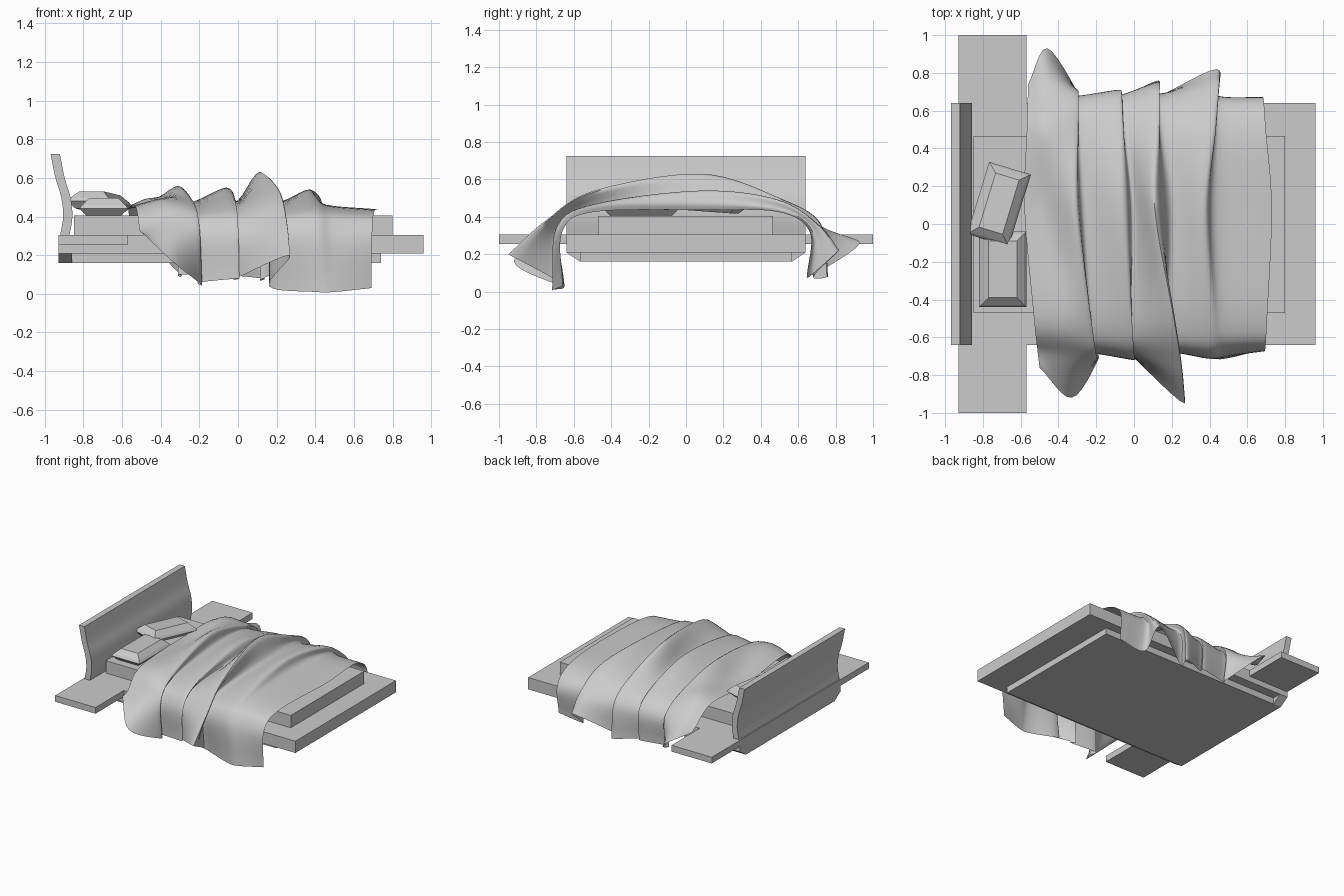
import bpy, bmesh, math
from mathutils import Vector, Matrix

cube = bpy.data.objects.get("Cube")
if cube:
    bpy.data.objects.remove(cube, do_unlink=True)


def finish(name, bm, smooth=None):
    bmesh.ops.recalc_face_normals(bm, faces=bm.faces)
    mesh = bpy.data.meshes.new(name)
    bm.to_mesh(mesh)
    bm.free()
    obj = bpy.data.objects.new(name, mesh)
    bpy.context.collection.objects.link(obj)
    if smooth:
        bpy.ops.object.select_all(action='DESELECT')
        obj.select_set(True)
        bpy.context.view_layer.objects.active = obj
        bpy.ops.object.shade_smooth_by_angle(angle=math.radians(smooth))
    return obj


def box(name, x, y, z, bevel=0):
    bm = bmesh.new()
    bmesh.ops.create_cube(bm, size=1)
    for v in bm.verts:
        v.co = [lo + (c + 0.5) * (hi - lo) for c, (lo, hi) in zip(v.co, (x, y, z))]
    if bevel:
        top = [e for e in bm.edges if all(v.co.z == z[1] for v in e.verts)]
        bmesh.ops.bevel(bm, geom=top, offset=bevel, segments=1, affect='EDGES')
    return finish(name, bm)


def extrude_profile(name, points, direction, smooth=None):
    bm = bmesh.new()
    face = bm.faces.new([bm.verts.new(p) for p in points])
    new = bmesh.ops.extrude_face_region(bm, geom=[face])["geom"]
    bm.faces.ensure_lookup_table()
    bmesh.ops.translate(bm, vec=direction,
                        verts=[g for g in new if isinstance(g, bmesh.types.BMVert)])
    return finish(name, bm, smooth)


def spline(points, steps):
    """Catmull-Rom curve through the points."""
    pts = [2 * points[0] - points[1]] + points + [2 * points[-1] - points[-2]]
    out = []
    for a, b, c, d in zip(pts, pts[1:], pts[2:], pts[3:]):
        for i in range(steps):
            t = i / steps
            out.append(b + 0.5 * t * ((c - a) + t * ((2 * a - 5 * b + 4 * c - d)
                                                   + t * (3 * (b - c) + d - a))))
    return out + [points[-1]]


# Bed frame, mattress and the long shelf that forms both bedside tables
box("bed_platform", (-0.93, 0.96), (-0.64, 0.64), (0.21, 0.305))
box("bed_base", (-0.93, 0.74), (-0.565, 0.565), (0.16, 0.21))
box("bedside_shelf", (-0.93, -0.57), (-1, 1), (0.255, 0.305))
box("mattress", (-0.85, 0.8), (-0.47, 0.465), (0.305, 0.405), bevel=0.01)

# Flared strip under the head end
extrude_profile("head_base_flare",
                [(-0.93, -0.64, 0.21), (-0.93, 0.64, 0.21),
                 (-0.93, 0.565, 0.16), (-0.93, -0.565, 0.16)], (0.07, 0, 0))

# Curved headboard
rear = [Vector(p) for p in [(-0.92, -0.64, 0.305), (-0.905, -0.64, 0.4),
                            (-0.915, -0.64, 0.5), (-0.945, -0.64, 0.6), (-0.97, -0.64, 0.725)]]
rear = spline(rear, 4)
front = [p + Vector((0.048, 0, 0)) for p in rear]
extrude_profile("headboard", rear + front[::-1], (0, 1.28, 0), smooth=30)


# Pillows: faceted cushions, widest in the middle
def pillow(name, centre, size, turn, tilt=0):
    bm = bmesh.new()
    rings = []
    for inset, z in ((0.035, -0.5), (0, -0.1), (0.012, 0.1), (0.05, 0.5)):
        hx, hy = size[0] / 2 - inset, size[1] / 2 - inset
        rings.append([bm.verts.new((sx * hx, sy * hy, z * size[2]))
                      for sx, sy in ((-1, -1), (1, -1), (1, 1), (-1, 1))])
    for low, high in zip(rings, rings[1:]):
        for i in range(4):
            j = (i + 1) % 4
            bm.faces.new((low[i], low[j], high[j], high[i]))
    bm.faces.new(rings[0])
    bm.faces.new(rings[-1])
    bm.transform(Matrix.Translation(centre) @ Matrix.Rotation(math.radians(turn), 4, 'Z')
                 @ Matrix.Rotation(math.radians(tilt), 4, 'X'))
    finish(name, bm)


pillow("front_pillow", (-0.695, -0.24, 0.45), (0.25, 0.4, 0.09), 0)
pillow("back_pillow", (-0.715, 0.105, 0.475), (0.23, 0.4, 0.09), -17, -4)

# Blanket folds, head to foot:
# x at back / middle / front, crest height, back hem (y, z), front hem (y, z)
folds = [
    (-0.56, -0.58, -0.5, 0.44, 0.74, 0.3, 0.76, 0.32),
    (-0.46, -0.46, -0.33, 0.46, 0.93, 0.26, 0.92, 0.16),
    (-0.3, -0.31, -0.19, 0.56, 0.7, 0.1, 0.72, 0.05),
    (-0.3, -0.26, -0.2, 0.47, 0.66, 0.1, 0.68, 0.06),
    (-0.08, -0.06, 0, 0.55, 0.7, 0.1, 0.72, 0.08),
    (-0.07, 0, -0.01, 0.48, 0.67, 0.1, 0.7, 0.08),
    (0.13, 0.11, 0.27, 0.63, 0.76, 0.08, 0.95, 0.2),
    (0.13, 0.2, 0.16, 0.48, 0.68, 0.08, 0.66, 0.04),
    (0.44, 0.37, 0.4, 0.54, 0.82, 0.22, 0.71, 0.01),
    (0.45, 0.44, 0.5, 0.46, 0.66, 0.08, 0.71, 0.01),
    (0.68, 0.73, 0.69, 0.435, 0.65, 0.1, 0.66, 0.03),
]


def half_drape(sign, x_mid, x_hem, crest, hem_y, hem_z):
    """Points from the hem up to the mattress edge on one side."""
    flare = min(max((hem_y - 0.66) / 0.26, 0), 1)
    swell = 0.5 * flare + 0.5 * (crest - 0.43) / 0.2
    mix = lambda t: x_mid + (x_hem - x_mid) * t
    return [Vector((x_hem, sign * hem_y, hem_z)),
            Vector((mix(0.88), sign * (0.66 + 0.09 * swell), 0.32 + 0.06 * swell)),
            Vector((mix(0.62), sign * 0.49, 0.425 + 0.115 * swell))]


columns = []
for xb, xm, xf, crest, by, bz, fy, fz in folds:
    back = half_drape(1, xm, xb, crest, by, bz)
    fore = half_drape(-1, xm, xf, crest, fy, fz)
    columns.append(spline(back + [Vector((xm, 0.08, crest))] + fore[::-1], 8))

bm = bmesh.new()
rows = [[bm.verts.new(p) for p in spline(list(row), 6)] for row in zip(*columns)]
for r, s in zip(rows, rows[1:]):
    for i in range(len(r) - 1):
        bm.faces.new((r[i], s[i], s[i + 1], r[i + 1]))
finish("blanket", bm, smooth=60)
